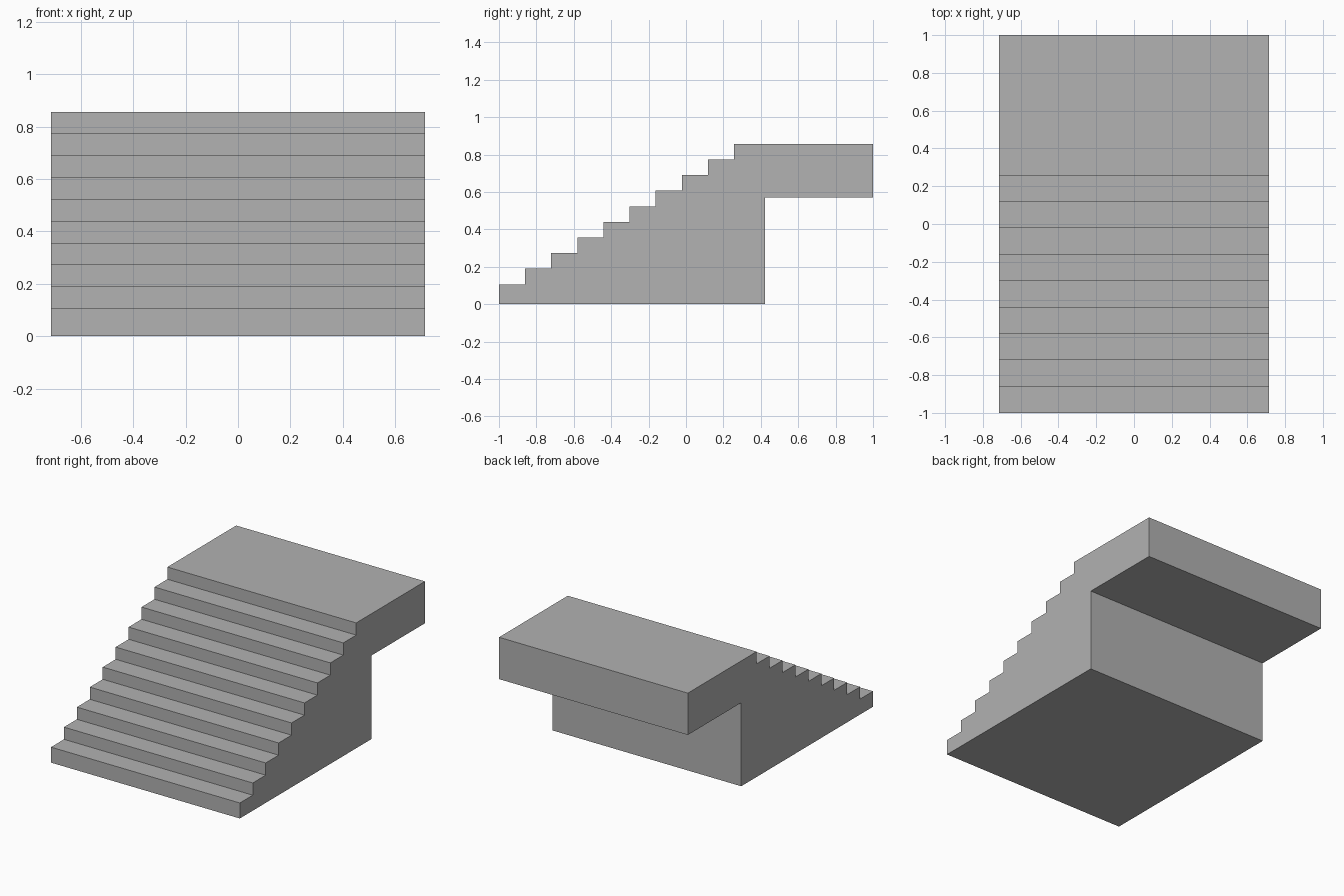
import bpy
import bmesh

if "Cube" in bpy.data.objects:
    bpy.data.objects.remove(bpy.data.objects["Cube"])

HALF_WIDTH = 0.714
STEPS = 10
FIRST_TOP, DECK_TOP = 0.106, 0.857
FRONT, DECK_FRONT, DECK_BACK = -1.0, 0.257, 1.0
BASE_BACK, DECK_UNDERSIDE = 0.423, 0.571

# Side profile: stepped front, top landing, overhang and base
rise = (DECK_TOP - FIRST_TOP) / (STEPS - 1)
tread = (DECK_FRONT - FRONT) / (STEPS - 1)
profile = [(FRONT, 0.0)]
for i in range(STEPS):
    top = FIRST_TOP + i * rise
    profile.append((FRONT + i * tread, top))
    back = FRONT + (i + 1) * tread if i < STEPS - 1 else DECK_BACK
    profile.append((back, top))
profile += [(DECK_BACK, DECK_UNDERSIDE), (BASE_BACK, DECK_UNDERSIDE), (BASE_BACK, 0.0)]

# Extrude the profile across the full width
bm = bmesh.new()
side = bm.faces.new([bm.verts.new((-HALF_WIDTH, y, z)) for y, z in profile])
extruded = bmesh.ops.extrude_face_region(bm, geom=[side], use_keep_orig=True)
moved = [v for v in extruded["geom"] if isinstance(v, bmesh.types.BMVert)]
bmesh.ops.translate(bm, verts=moved, vec=(2 * HALF_WIDTH, 0, 0))
bmesh.ops.recalc_face_normals(bm, faces=bm.faces[:])

mesh = bpy.data.meshes.new("staircase")
bm.to_mesh(mesh)
bm.free()

# Plain grey material
grey = bpy.data.materials.new("concrete_grey")
grey.diffuse_color = (0.445, 0.445, 0.445, 1.0)
grey.use_nodes = True
grey.node_tree.nodes["Principled BSDF"].inputs["Base Color"].default_value = grey.diffuse_color
mesh.materials.append(grey)

staircase = bpy.data.objects.new("staircase_with_landing", mesh)
bpy.context.collection.objects.link(staircase)
